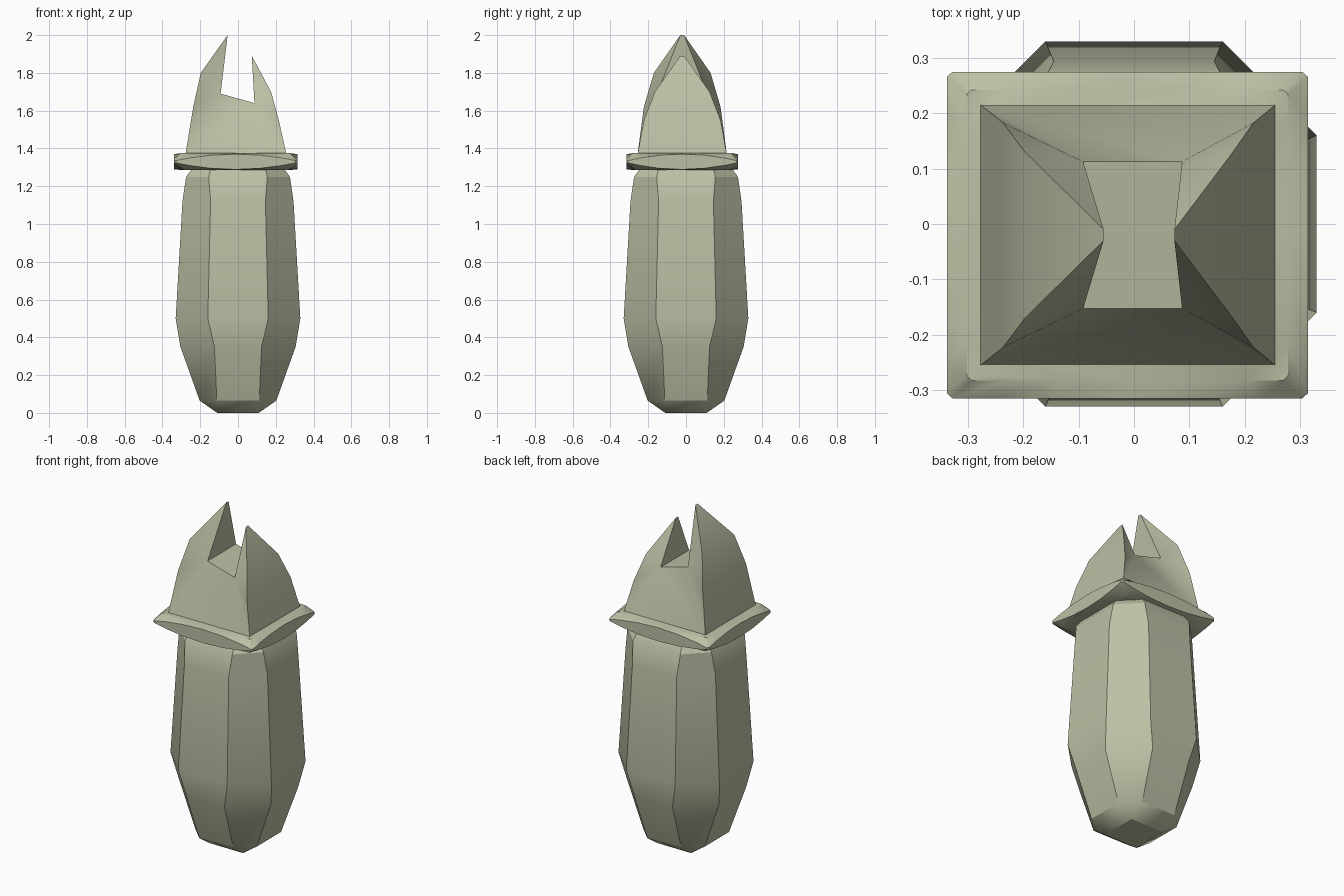
import bpy
import bmesh

cube = bpy.data.objects.get("Cube")
if cube:
    bpy.data.objects.remove(cube, do_unlink=True)

stone = bpy.data.materials.new("sage_grey")
stone.use_nodes = True
colour = (0.50, 0.53, 0.375, 1)
stone.diffuse_color = colour
stone.node_tree.nodes["Principled BSDF"].inputs["Base Color"].default_value = colour


def finish(name, bm, angle):
    bmesh.ops.remove_doubles(bm, verts=bm.verts[:], dist=0.0005)
    bmesh.ops.recalc_face_normals(bm, faces=bm.faces[:])
    mesh = bpy.data.meshes.new(name)
    bm.to_mesh(mesh)
    bm.free()
    obj = bpy.data.objects.new(name, mesh)
    bpy.context.collection.objects.link(obj)
    mesh.materials.append(stone)
    bpy.ops.object.select_all(action="DESELECT")
    obj.select_set(True)
    bpy.context.view_layer.objects.active = obj
    bpy.ops.object.shade_smooth_by_angle(angle=angle)
    return obj


def loft(rings):
    """Skin a list of equal point rings and close both ends."""
    bm = bmesh.new()
    loops = [[bm.verts.new(p) for p in ring] for ring in rings]
    for low, high in zip(loops, loops[1:]):
        for i in range(len(low)):
            j = (i + 1) % len(low)
            bm.faces.new((low[i], low[j], high[j], high[i]))
    bm.faces.new(loops[0][::-1])
    bm.faces.new(loops[-1])
    return bm


def turns(points):
    """Repeat one side's points around the four sides."""
    ring = []
    for _ in range(4):
        ring += points
        points = [(-y, x, z) for x, y, z in points]
    return ring


# Faceted body: height, half width, half width of the flat side
sections = [(0, 0.11, 0.11), (0.065, 0.203, 0.112), (0.35, 0.305, 0.125),
            (0.5, 0.33, 0.16), (1.12, 0.294, 0.145), (1.25, 0.275, 0.155),
            (1.31, 0.23, 0.14)]
body = finish("body", loft([turns([(-f, -h, z), (f, -h, z)])
                            for z, h, f in sections]), 0.55)

# Square collar whose rim swells mid-side and pinches at the corners
CX, CY = -0.012, -0.02
HX, HY, MID = 0.326, 0.295, 1.33
STEPS = (-0.97, -0.75, -0.4, 0, 0.4, 0.75, 0.97)


def collar_ring(inset, swell, rise):
    side = [(u * inset, -inset, MID + rise + swell * (1 - u * u)) for u in STEPS]
    return [(CX + x * HX, CY + y * HY, z) for x, y, z in turns(side)]


collar = finish("collar", loft([
    collar_ring(0.84, 0, -0.045), collar_ring(1, -0.037, -0.004),
    collar_ring(1, 0.036, 0.004), collar_ring(0.89, 0, 0.045)]), 0.6)

# Notched crown: corner profiles (x, half depth, z) ending at each prong tip
left = [(-0.278, 0.236, 1.37), (-0.237, 0.203, 1.62),
        (-0.197, 0.15, 1.8), (-0.055, 0.01, 2.0)]
right = [(0.256, 0.236, 1.37), (0.216, 0.203, 1.55),
         (0.175, 0.145, 1.7), (0.073, 0.01, 1.89)]
floor = [(-0.092, 0.133, 1.69), (0.087, 0.133, 1.64)]

bm = bmesh.new()


def pair(points):
    return [[bm.verts.new((x, CY + s * d, z)) for x, d, z in points]
            for s in (-1, 1)]


L, R, F = pair(left), pair(right), pair(floor)
for k in (0, 1):
    bm.faces.new((L[k][0], R[k][0], F[k][1], F[k][0]))
    for edge, foot in ((L[k], F[k][0]), (R[k], F[k][1])):
        for a, b in zip(edge, edge[1:]):
            bm.faces.new((a, b, foot))
for edge, n in ((L, 0), (R, 1)):
    for i in range(3):
        bm.faces.new((edge[0][i], edge[0][i + 1], edge[1][i + 1], edge[1][i]))
    bm.faces.new((edge[0][3], F[0][n], F[1][n], edge[1][3]))
bm.faces.new((F[0][0], F[0][1], F[1][1], F[1][0]))
bm.faces.new((L[0][0], R[0][0], R[1][0], L[1][0]))
crown = finish("notched_crown", bm, 0.6)
